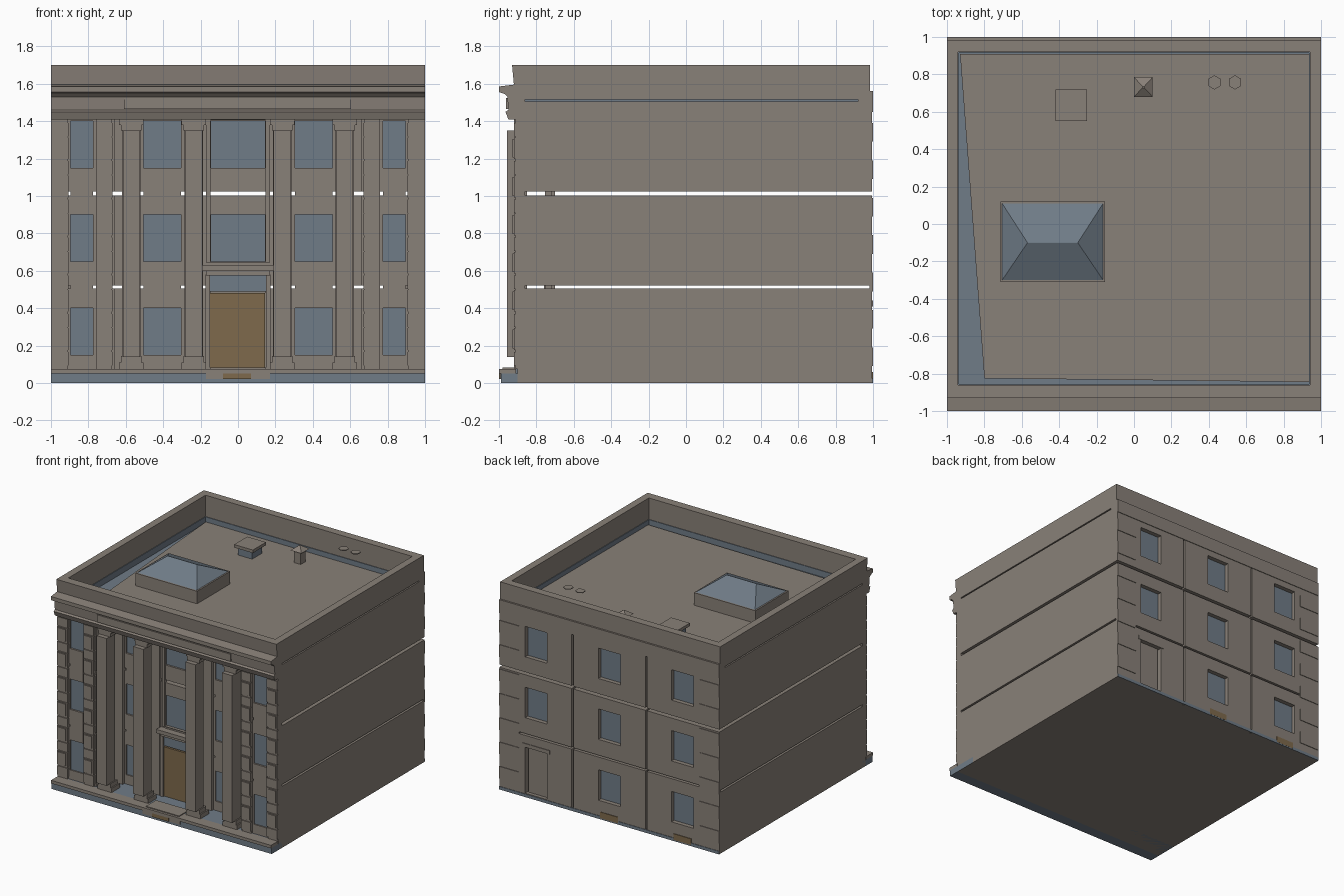
import bpy
import bmesh
from mathutils import Matrix

default_cube = bpy.data.objects.get("Cube")
if default_cube:
    bpy.data.objects.remove(default_cube, do_unlink=True)


def make_material(name, red, green, blue):
    material = bpy.data.materials.new(name)
    material.use_nodes = True
    colour = (red, green, blue, 1)
    material.diffuse_color = colour
    material.node_tree.nodes["Principled BSDF"].inputs["Base Color"].default_value = colour
    return material


stone = make_material("warm grey stone", .25, .218, .188)
glass = make_material("slate blue glass", .16, .2, .242)
wood = make_material("brown wood", .21, .142, .072)


class Part:
    """Collects simple solids into one flat shaded object."""

    def __init__(self, name, material):
        self.name, self.material = name, material
        self.bm = bmesh.new()

    def box(self, x, y, z):
        centre = [(low + high) / 2 for low, high in (x, y, z)]
        size = [high - low for low, high in (x, y, z)]
        matrix = Matrix.Translation(centre) @ Matrix.Diagonal((*size, 1))
        bmesh.ops.create_cube(self.bm, size=1, matrix=matrix)
        return self

    def prism(self, profile, x):
        # Extrude a (y, z) profile along x
        ends = [[self.bm.verts.new((pos, y, z)) for y, z in profile] for pos in x]
        self.bm.faces.new(ends[0])
        self.bm.faces.new(ends[1])
        for i in range(len(profile)):
            self.bm.faces.new((ends[0][i - 1], ends[0][i], ends[1][i], ends[1][i - 1]))
        return self

    def loft(self, lower, upper):
        # Join two rings of points and close both ends
        rings = [[self.bm.verts.new(point) for point in ring] for ring in (lower, upper)]
        for ring in rings:
            self.bm.faces.new(ring)
        for i in range(len(lower)):
            self.bm.faces.new((rings[0][i - 1], rings[0][i], rings[1][i], rings[1][i - 1]))
        return self

    def opening(self, x, y, z, hole_x, hole_z):
        # Wall panel with a rectangular opening
        self.box((x[0], hole_x[0]), y, z)
        self.box((hole_x[1], x[1]), y, z)
        if hole_z[0] > z[0]:
            self.box(hole_x, y, (z[0], hole_z[0]))
        if hole_z[1] < z[1]:
            self.box(hole_x, y, (hole_z[1], z[1]))
        return self

    def finish(self):
        bmesh.ops.recalc_face_normals(self.bm, faces=self.bm.faces)
        mesh = bpy.data.meshes.new(self.name)
        self.bm.to_mesh(mesh)
        self.bm.free()
        mesh.materials.append(self.material)
        made = bpy.data.objects.new(self.name, mesh)
        bpy.context.scene.collection.objects.link(made)


def block(name, material, x, y, z):
    Part(name, material).box(x, y, z).finish()


def rectangle(x, y, z):
    return [(x[0], y[0], z), (x[1], y[0], z), (x[1], y[1], z), (x[0], y[1], z)]


def around(centre, half):
    return (centre - half, centre + half)


def mirrored(low, high):
    return ((low, high), (-high, -low))


storeys = [(0, .505), (.52, 1.003), (1.025, 1.45)]
window_heights = [(.15 + i / 2, .4 + i / 2) for i in range(3)]

# Side walls, split by open joints between the storeys
side_walls = Part("side_walls", stone)
for x in mirrored(.94, 1):
    for z in storeys[:2] + [(1.025, 1.505), (1.515, 1.7)]:
        side_walls.box(x, (-.86, .94), z)
side_walls.finish()

# Back wall with three bays of windows and a service door
back_wall = Part("back_wall", stone)
back_glass = Part("back_windows", glass)
bays = [(-1, -.342), (-.328, .328), (.342, 1)]
for bay, centre in zip(bays, (-.665, 0, .665)):
    for level, (z, window) in enumerate(zip(storeys, window_heights)):
        hole = around(centre, .1)
        is_door = level == 0 and centre > 0
        back_wall.opening(bay, (.92, .995), z, hole, (.03, .41) if is_door else window)
        if not is_door:
            back_glass.box(hole, (.94, .96), window)
back_wall.box((-1, 1), (.92, 1), (1.45, 1.56))
back_wall.box((-1, 1), (.92, .985), (1.56, 1.7))
back_wall.finish()
back_glass.finish()
block("service_door", stone, (.575, .755), (.94, .965), (.03, .41))
block("service_door_hood", stone, (.54, .79), (.98, 1), (.41, .44))
block("back_base_strip", glass, (-1, 1), (.99, .999), (0, .025))

# Cellar hatches at the foot of the back wall
hatches = Part("cellar_hatches", wood)
for centre in (-.665, 0):
    hatches.box(around(centre, .08), (.99, 1), (.01, .06))
hatches.finish()

# Back corner blocks, alternating long and short
back_quoins = Part("back_corner_blocks", stone)
for i in range(7):
    z = .09 + i * .2
    for x in mirrored(.82, 1):
        back_quoins.box(x, (.98, 1), (z, z + .1))
back_quoins.finish()

# Recessed front wall
front_wall = Part("recessed_front_wall", stone)
front_glass = Part("front_windows", glass)
recess_bays = [((-.66, -.235), (-.505, -.305)), ((-.235, .235), (-.145, .145)),
               ((.235, .66), (.305, .505))]
for bay, hole in recess_bays:
    for level, (z, window) in enumerate(zip(storeys, window_heights)):
        is_door = level == 0 and hole[0] < 0 < hole[1]
        front_wall.opening(bay, (-.73, -.68), z, hole, (.075, .5) if is_door else window)
        if not is_door:
            front_glass.box(hole, (-.72, -.7), window)
    for lower, upper in zip(window_heights, window_heights[1:]):
        front_wall.box(hole, (-.735, -.7), (lower[1] + .17 * (hole[0] < 0 < hole[1]), upper[0]))

# Outer front bays and the returns into the recess
for side in (-1, 1):
    bay = sorted((side * .67, side))
    hole = sorted((side * .775, side * .895))
    for z, window in zip(storeys, window_heights):
        front_wall.opening(bay, (-.9, -.85), z, hole, window)
        front_glass.box(hole, (-.89, -.87), window)
        front_wall.box(sorted((side * .66, side * .7)), (-.9, -.7), z)
    for lower, upper in zip(window_heights, window_heights[1:]):
        front_wall.box(hole, (-.905, -.86), (lower[1], upper[0]))
front_wall.finish()
front_glass.finish()

# Front piers with raised blocks and square panels
piers = Part("front_piers", stone)
for x in mirrored(.91, 1) + mirrored(.675, .76):
    piers.box(x, (-.912, -.86), (.075, 1.41))
    for i in range(7):
        z = .185 + i * .204
        wide = (x[0] - .005, x[1]) if x[0] > 0 else (x[0], x[1] + .005)
        if i < 6:
            piers.box(wide, (-.92, -.87), around(z + .05, .058))
            piers.box(around(sum(x) / 2, .034), (-.927, -.91), around(z + .05, .05))
        piers.box(wide, (-.92, -.87), around(z - .055, .036))
piers.finish()

# Square columns with bases, capitals and matching pilasters
columns = Part("columns", stone)
for centre in (-.57, -.237, .237, .57):
    columns.box(around(centre, .046), (-.957, -.85), (.14, 1.35))
    for z in ((.075, .11), (1.38, 1.41)):
        columns.box(around(centre, .065), (-.92, -.81), z)
    for z in ((.11, .145), (1.35, 1.38)):
        columns.box(around(centre, .055), (-.92, -.83), z)
    columns.box(around(centre, .05), (-.755, -.72), (.075, 1.41))
columns.finish()

# Main entrance
surround = Part("entrance_surround", stone)
surround.opening((-.175, .175), (-.76, -.71), (.075, .58), (-.15, .15), (.075, .575))
surround.box((-.19, .19), (-.79, -.71), (.6, .63)).box((-.17, .17), (-.77, -.71), (.575, .6))
surround.opening((-.17, .17), (-.745, -.72), (.645, 1.41), (-.148, .148), (.65, 1.405))
surround.finish()
block("entrance_door", wood, (-.15, .145), (-.745, -.7), (.075, .48))
block("entrance_transom", glass, (-.155, .155), (-.745, -.7), (.49, .575))

# Plinth, portico floor and steps
block("ground_slab", stone, (-.99, .99), (-.9, .98), (0, .02))
block("plinth", glass, (-1, 1), (-.99, -.72), (0, .05))
block("plinth_edge", stone, (-1, 1), (-1, -.91), (.05, .075))
block("portico_floor", glass, (-.98, .98), (-.91, -.7), (.05, .074))
steps = Part("entrance_steps", stone)
steps.box((-.17, .17), (-.995, -.9), (.02, .05)).box((-.15, .15), (-.98, -.85), (.05, .082))
steps.finish()
block("step_hatch", wood, (-.08, .07), (-1, -.99), (.02, .055))

# Front entablature, cornice and parapet as one moulding
profile = [(-.7, 1.41), (-.95, 1.41), (-.965, 1.45), (-.95, 1.46), (-.955, 1.53), (-.97, 1.545),
           (-1, 1.555), (-1, 1.585), (-.92, 1.595), (-.93, 1.7), (-.86, 1.7), (-.86, 1.47), (-.7, 1.47)]
Part("front_entablature", stone).prism(profile, (-1, 1)).finish()
block("frieze_panel", stone, (-.61, .605), (-.962, -.95), (1.465, 1.525))

# Roof deck, with the gutter showing beneath its skewed edge
block("roof_gutter", glass, (-.94, .94), (-.86, .92), (1.45, 1.475))
deck = [(-.93, .91), (.935, .91), (.935, -.845), (-.8, -.825)]
Part("roof_deck", stone).loft([(x, y, 1.475) for x, y in deck], [(x, y, 1.487) for x, y in deck]).finish()
flashing = Part("roof_flashing", glass)
for x in mirrored(.935, .942):
    flashing.box(x, (-.86, .92), (1.46, 1.525))
for y in ((-.862, -.855), (.915, .922)):
    flashing.box((-.94, .94), y, (1.46, 1.525))
flashing.finish()

# Hipped skylight
block("skylight_curb", stone, (-.715, -.155), (-.31, .12), (1.48, 1.59))
Part("skylight_glass", glass).loft(rectangle((-.705, -.165), (-.3, .11), 1.592),
                                   rectangle((-.57, -.3), (-.101, -.099), 1.69)).finish()

# Roof hatch, vent stack and flue caps
block("roof_hatch_body", glass, (-.4, -.27), (.57, .7), (1.48, 1.55))
block("roof_hatch_lid", stone, (-.42, -.25), (.55, .72), (1.55, 1.575))
stack = Part("vent_stack", stone).box((.02, .08), (.7, .76), (1.48, 1.59))
stack.loft(rectangle((0, .1), (.68, .785), 1.59), rectangle((.045, .055), (.728, .736), 1.625))
stack.finish()
caps = Part("flue_caps", stone)
for x in (.43, .54):
    bmesh.ops.create_cone(caps.bm, cap_ends=True, segments=6, radius1=.038, radius2=.038,
                          depth=.006, matrix=Matrix.Translation((x, .757, 1.69)))
caps.finish()
